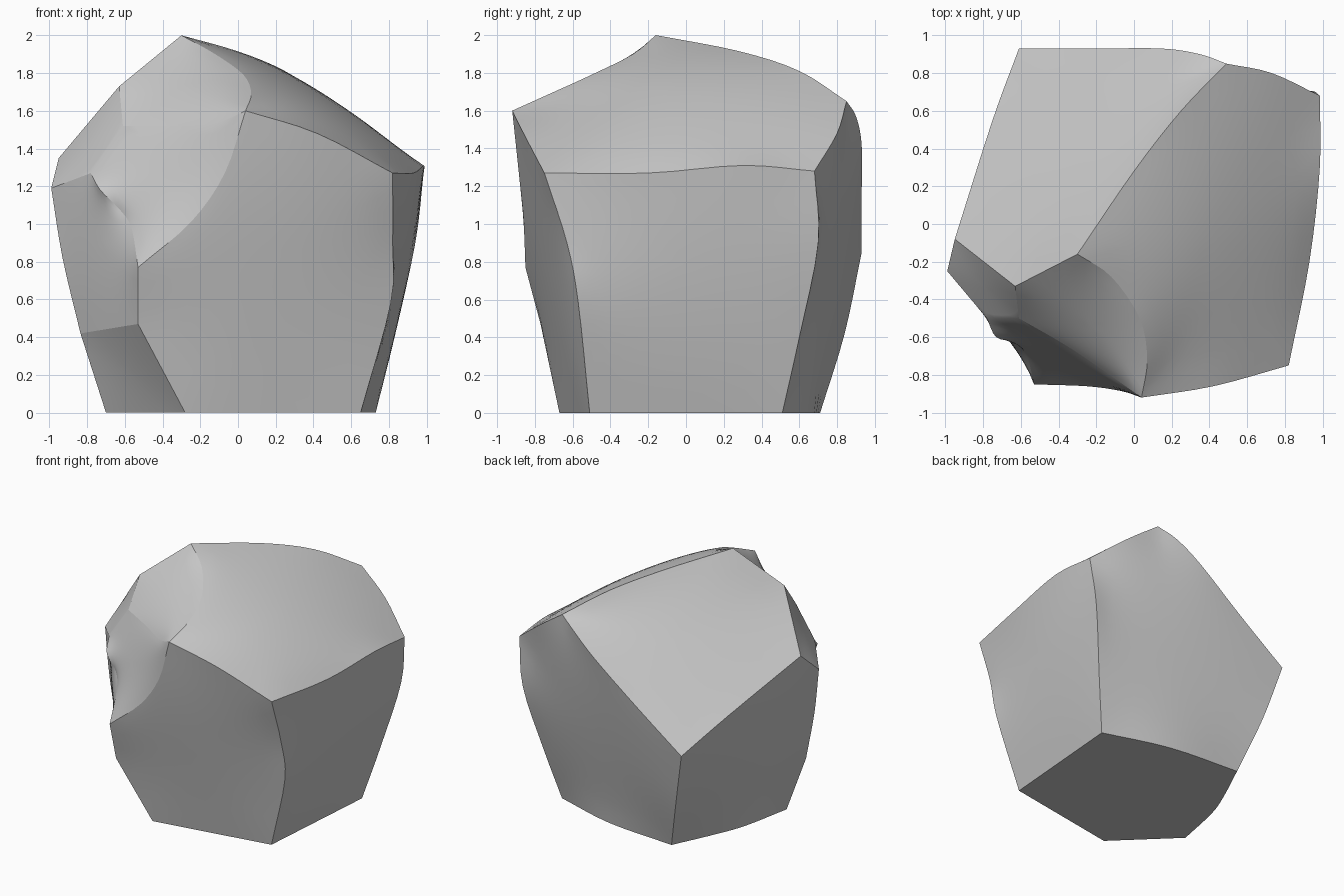
import bpy
import bmesh
from math import pi
from mathutils import Vector

cube = bpy.data.objects.get("Cube")
if cube:
    bpy.data.objects.remove(cube, do_unlink=True)

STEPS = 4      # samples per curve segment
RINGS = 8      # rings in each patch
RELAX = 150    # smoothing passes inside a patch
CORE = Vector((0, 0, .9))

# Corners of the boulder
corners = {
    "peak": (-.3, -.16, 2), "shoulder": (-.63, -.33, 1.73), "dent": (-.61, -.5, 1.52),
    "brow": (.04, -.92, 1.6), "right_front": (.82, -.75, 1.27), "right_back": (.985, .68, 1.28),
    "back_top": (.49, .85, 1.65), "back_left": (-.61, .93, .85), "left_top": (-.95, -.08, 1.35),
    "left_tip": (-.99, -.25, 1.19), "notch": (-.78, -.5, 1.27), "chin": (-.53, -.85, .77),
    "jaw": (-.53, -.77, .47), "rib": (-.835, -.31, .42),
    "foot_right": (.65, -.51, 0), "foot_back": (.73, .51, 0), "foot_far": (-.37, .71, 0),
    "foot_left": (-.7, -.26, 0), "foot_front": (-.28, -.67, 0),
}

# Inner points of the curved ridges; all other ridges are straight
ridges = {
    ("peak", "back_top"): [(0, .28, 1.915), (.25, .6, 1.81)],
    ("peak", "brow"): [(-.12, -.28, 1.9), (.03, -.5, 1.79), (.07, -.72, 1.69)],
    ("dent", "brow"): [(-.35, -.65, 1.52), (-.13, -.8, 1.53)],
    ("left_top", "back_left"): [(-.75, .55, 1.06)],
    ("back_left", "back_top"): [(-.2, .93, 1.15), (.15, .93, 1.42), (.35, .9, 1.57)],
    ("back_top", "right_back"): [(.73, .8, 1.48)],
    ("right_back", "right_front"): [(.985, .3, 1.31), (.93, -.2, 1.27)],
    ("right_front", "brow"): [(.42, -.86, 1.48)],
    ("brow", "chin"): [(-.07, -.885, 1.27), (-.25, -.86, 1.01)],
    ("chin", "notch"): [(-.565, -.71, .98), (-.63, -.63, 1.08), (-.73, -.6, 1.18)],
    ("left_tip", "rib"): [(-.93, -.28, .82)],
    ("right_front", "foot_right"): [(.82, -.63, .9), (.81, -.57, .58)],
    ("right_back", "foot_back"): [(.94, .7, .9), (.83, .6, .4)],
    ("back_left", "foot_far"): [(-.5, .84, .42)],
    ("foot_back", "foot_far"): [(.21, .66, 0)],
    ("foot_far", "foot_left"): [(-.53, .37, 0), (-.62, .13, 0)],
}

# Facets: smoothing group, outward bulge, corner loop
facets = [
    ("cap", .08, "peak brow right_front right_back back_top"),
    ("brow", .01, "peak shoulder dent brow"),
    ("slope", .02, "peak back_top back_left left_top shoulder"),
    ("hollow", 0, "left_top shoulder dent notch left_tip"),
    ("hollow", 0, "dent brow chin notch"),
    ("front", .02, "brow right_front foot_right foot_front jaw chin"),
    ("cheek", 0, "left_tip notch chin jaw rib"),
    ("lower_cheek", 0, "rib jaw foot_front foot_left"),
    ("right", .03, "right_front right_back foot_back foot_right"),
    ("back", .03, "right_back back_top back_left foot_far foot_back"),
    ("left", .02, "back_left left_top left_tip rib foot_left foot_far"),
    ("base", 0, "foot_right foot_back foot_far foot_left foot_front"),
]
groups = sorted({f[0] for f in facets})


def spline(points):
    """Sample a smooth curve through the points."""
    p = [2 * points[0] - points[1]] + points + [2 * points[-1] - points[-2]]
    out = []
    for a, b, c, d in zip(p, p[1:], p[2:], p[3:]):
        for i in range(STEPS):
            t = i / STEPS
            out.append(b + t / 2 * ((c - a) + t * (2*a - 5*b + 4*c - d)
                                    + t * t * (3*b - a - 3*c + d)))
    return out + [points[-1]]


def ridge(a, b):
    """Sampled ridge between two corners, in the asked direction."""
    if (b, a) in ridges:
        return ridge(b, a)[::-1]
    return spline([Vector(q) for q in (corners[a], *ridges.get((a, b), []), corners[b])])


def skin(loop, bulge):
    """Rings from the outline to the middle: a taut skin, then swollen."""
    n = len(loop)
    mid = sum(loop, Vector()) / n
    rings = [[p.lerp(mid, k / RINGS) for p in loop] for k in range(RINGS)]
    for _ in range(RELAX):
        for k in range(1, RINGS):
            inner = rings[k + 1] if k + 1 < RINGS else [mid] * n
            r = RINGS - k
            side = (n / (2 * pi)) ** 2 / r
            rings[k] = [((r + .5) * rings[k - 1][i] + (r - .5) * inner[i]
                         + side * (rings[k][i - 1] + rings[k][(i + 1) % n]))
                        / (2 * r + 2 * side) for i in range(n)]
        mid = sum(rings[-1], Vector()) / n
    normal = sum((a.cross(b) for a, b in zip(loop, loop[1:] + loop[:1])), Vector()).normalized()
    if normal.dot(mid - CORE) < 0:
        normal.negate()
    for k in range(RINGS):
        lift = normal * bulge * (1 - (1 - k / RINGS) ** 2)
        rings[k] = [p + lift for p in rings[k]]
    return rings, mid + normal * bulge


bm = bmesh.new()
group_layer = bm.faces.layers.int.new("group")
for group, bulge, names in facets:
    names = names.split()
    loop = []
    for a, b in zip(names, names[1:] + names[:1]):
        loop += ridge(a, b)[:-1]
    rings, mid = skin(loop, bulge)
    n = len(loop)
    verts = [[bm.verts.new(p) for p in ring] for ring in rings]
    centre = bm.verts.new(mid)
    for i in range(n):
        j = (i + 1) % n
        made = [bm.faces.new((o[i], o[j], q[j], q[i])) for o, q in zip(verts, verts[1:])]
        made.append(bm.faces.new((verts[-1][i], verts[-1][j], centre)))
        for f in made:
            f[group_layer] = groups.index(group)
            f.smooth = True

# Weld the facets and keep the ridges crisp
bmesh.ops.remove_doubles(bm, verts=bm.verts, dist=.0005)
bmesh.ops.recalc_face_normals(bm, faces=bm.faces)
for e in bm.edges:
    e.smooth = len({f[group_layer] for f in e.link_faces}) == 1

mesh = bpy.data.meshes.new("boulder")
bm.to_mesh(mesh)
bm.free()
boulder = bpy.data.objects.new("boulder", mesh)
bpy.context.collection.objects.link(boulder)

# Plain grey stone
stone = bpy.data.materials.new("grey stone")
stone.use_nodes = True
colour = (.57, .57, .57, 1)
stone.diffuse_color = colour
stone.node_tree.nodes["Principled BSDF"].inputs["Base Color"].default_value = colour
mesh.materials.append(stone)
